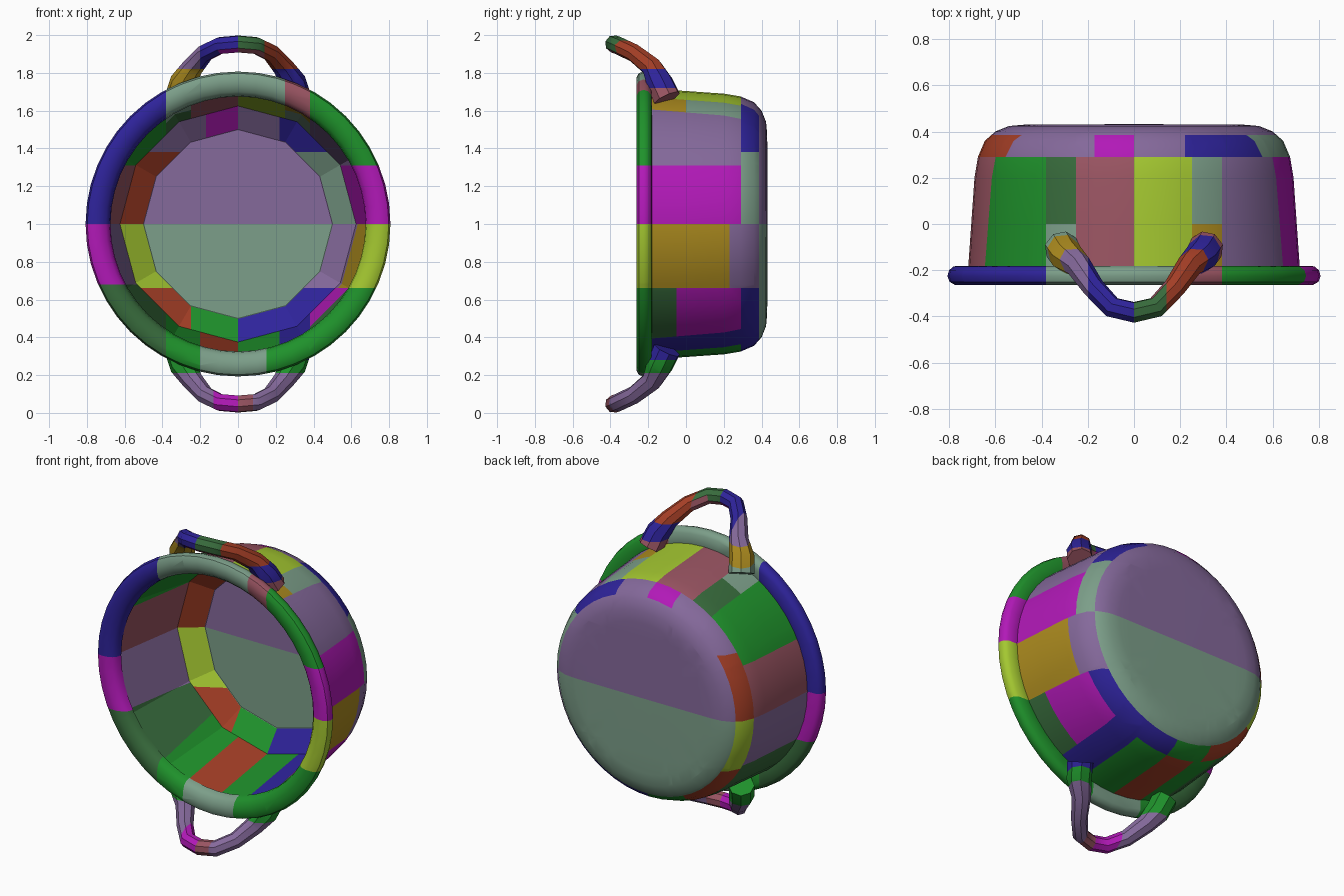
import bpy, bmesh, math
from mathutils import Vector

cube = bpy.data.objects.get("Cube")
if cube:
    bpy.data.objects.remove(cube)

# Colours (display values, converted to linear)
PALETTE = {"navy": "32289A", "magenta": "B01FB6", "green": "24902F", "dark green": "3A6A3E",
           "sage": "7B9D88", "purple": "84699A", "lime": "A2C634", "ochre": "AB8A24",
           "brick": "A2402A", "rose": "985562"}
NAMES = list(PALETTE)
MATS = []
for name, code in PALETTE.items():
    rgb = [(int(code[i:i + 2], 16) / 255) ** 2.2 for i in (0, 2, 4)]
    mat = bpy.data.materials.new(name)
    mat.use_nodes = True
    mat.diffuse_color = (*rgb, 1)
    bsdf = mat.node_tree.nodes["Principled BSDF"]
    bsdf.inputs["Base Color"].default_value = (*rgb, 1)
    bsdf.inputs["Roughness"].default_value = 0.7
    MATS.append(mat)


def pick(value, cuts, names):
    """Name of the interval that holds the value."""
    return names[sum(value > c for c in cuts)]


def finish(name, bm, rule, cuts, smooth):
    """Cut the mesh along the patch borders, colour the patches, make the object."""
    for axis, places in cuts.items():
        normal = Vector([float(axis == a) for a in "xyz"])
        for place in places:
            bmesh.ops.bisect_plane(bm, geom=bm.verts[:] + bm.edges[:] + bm.faces[:],
                                   plane_co=normal * place, plane_no=normal, dist=0.0005)
    for f in bm.faces:
        f.material_index = NAMES.index(rule(*f.calc_center_median()))
        f.smooth = False
    mesh = bpy.data.meshes.new(name)
    bm.to_mesh(mesh)
    bm.free()
    ob = bpy.data.objects.new(name, mesh)
    bpy.context.collection.objects.link(ob)
    for mat in MATS:
        mesh.materials.append(mat)
    if smooth:
        bpy.ops.object.select_all(action='DESELECT')
        ob.select_set(True)
        bpy.context.view_layer.objects.active = ob
        bpy.ops.object.shade_smooth_by_angle(angle=math.radians(40))
    return ob


def lathe(profile, steps, inward=False):
    """Spin (radius, y) points about the pot's axis."""
    bm = bmesh.new()
    verts = [bm.verts.new((r, y, 1)) for r, y in profile]
    edges = [bm.edges.new(pair) for pair in zip(verts, verts[1:])]
    bmesh.ops.spin(bm, geom=verts + edges, cent=(0, 0, 1), axis=(0, 1, 0),
                   angle=math.tau, steps=steps)
    bmesh.ops.remove_doubles(bm, verts=bm.verts[:], dist=0.0005)
    bmesh.ops.recalc_face_normals(bm, faces=bm.faces[:])
    # Open shells: make the base face the wanted way
    base = max(bm.faces, key=lambda f: f.calc_center_median().y)
    if name_faces_back(base) == inward:
        bmesh.ops.reverse_faces(bm, faces=bm.faces[:])
    return bm


def name_faces_back(face):
    face.normal_update()
    return face.normal.y > 0


# Patch rules
def rim_rule(x, y, z):
    if z > 1:
        if abs(x) < 0.38:
            return pick(x, [0.25], ["sage", "rose"])
        return "navy" if x < 0 else pick(z, [1.31], ["magenta", "green"])
    if abs(x) < 0.38:
        return pick(x, [-0.2, 0.15], ["green", "sage", "green"])
    if x < 0:
        return pick(z, [0.68], ["dark green", "magenta"])
    return pick(z, [0.66], ["green", "lime"])


def wall_rule(x, y, z):
    if abs(x) < 0.38 and z > 1:
        ends = ["sage", "ochre"] if y < 0 else ["dark green", "sage"]
        return pick(x, [-0.25, 0, 0.25], [ends[0], "rose", "lime", ends[1]])
    if abs(x) < 0.38:
        return pick(x, [-0.2, 0, 0.22], ["green", "brick", "green", "navy"])
    if x < 0:
        return pick(z, [0.68, 1, 1.31], ["dark green", "purple", "rose", "green"])
    low = pick(y, [-0.05], ["dark green", "magenta"])
    mid = pick(y, [0.23], ["ochre", "purple"])
    return pick(z, [0.66, 1, 1.31], [low, mid, "magenta", "purple"])


def corner_rule(x, y, z):
    if z > 1.38:
        return pick(x, [-0.17, 0, 0.23], ["purple", "magenta", "purple", "navy"])
    if z > 1:
        return "brick" if x < 0 else "sage"
    if z > 0.66:
        return "lime" if x < 0 else "purple"
    return pick(x, [-0.25, 0], ["brick", "green", "navy"])


def pot_rule(x, y, z):
    if y > 0.386:
        return "purple" if z > 1 else "sage"
    if y > 0.29:
        return corner_rule(x, y, z)
    return wall_rule(x, y, z)


POT_CUTS = {"x": [-0.38, -0.25, -0.2, -0.17, 0, 0.22, 0.25, 0.38],
            "y": [-0.05, 0, 0.23, 0.29, 0.386],
            "z": [0.66, 0.68, 1, 1.31, 1.38]}
RIM_CUTS = {"x": [-0.38, -0.2, 0.15, 0.25, 0.38], "z": [0.66, 0.68, 1, 1.31]}

# Outer shell of the pot, with a rounded base edge
outer = [(0, 0.432), (0.47, 0.43), (0.54, 0.424), (0.6, 0.4), (0.645, 0.36),
         (0.675, 0.29), (0.69, 0.2), (0.718, -0.2)]
finish("pot_outer_shell", lathe(outer, 48), pot_rule, POT_CUTS, True)

# Faceted inside of the pot
inner = [(0, 0.388), (0.5, 0.388), (0.625, 0.29), (0.705, -0.225)]
finish("pot_inner_shell", lathe(inner, 12, True), pot_rule, POT_CUTS, False)

# Rolled rim around the opening
rim = [(0.7, -0.18), (0.78, -0.183), (0.8, -0.2), (0.807, -0.225), (0.798, -0.25),
       (0.775, -0.263), (0.735, -0.262), (0.7, -0.248), (0.68, -0.225), (0.675, -0.195),
       (0.7, -0.18)]
rim_bm = lathe(rim, 48)
bmesh.ops.recalc_face_normals(rim_bm, faces=rim_bm.faces[:])
finish("rim", rim_bm, rim_rule, RIM_CUTS, True)


# Handles
def top_handle_rule(x, y, z):
    if z < 1.72:
        return "sage" if x < 0 else "rose"
    if z < 1.82:
        return "ochre" if x < 0 else "navy"
    if abs(x) < 0.14 and z < 1.93:
        return "magenta" if x < 0 else "rose"
    return pick(x, [-0.2, 0, 0.14], ["purple", "navy", "dark green", "brick"])


def bottom_handle_rule(x, y, z):
    if z > 0.21:
        return "green" if x < 0 or z < 0.28 else "navy"
    return pick(x, [-0.13, 0, 0.08], ["purple", "magenta", "rose", "purple"])


def handle(name, side, rule, cuts):
    """Tapered tube through mirrored points; side is 1 for top, -1 for bottom."""
    half = [(0.315, -0.1, 0.665, 0.075), (0.29, -0.14, 0.75, 0.072),
            (0.24, -0.18, 0.83, 0.056), (0.175, -0.275, 0.905, 0.048),
            (0.095, -0.36, 0.945, 0.047), (0, -0.382, 0.953, 0.047)]
    points = [(-x, y, z, r) for x, y, z, r in half] + half[-2::-1]
    curve = bpy.data.curves.new(name + "_path", 'CURVE')
    curve.dimensions = '3D'
    curve.bevel_depth = 1
    curve.bevel_resolution = 2
    curve.use_fill_caps = True
    spline = curve.splines.new('POLY')
    spline.points.add(len(points) - 1)
    for p, (x, y, z, r) in zip(spline.points, points):
        p.co = (x, y, 1 + side * z, 1)
        p.radius = r
    path = bpy.data.objects.new(name + "_path", curve)
    bm = bmesh.new()
    bm.from_mesh(path.to_mesh())
    path.to_mesh_clear()
    bpy.data.objects.remove(path)
    bmesh.ops.remove_doubles(bm, verts=bm.verts[:], dist=0.0005)
    bmesh.ops.recalc_face_normals(bm, faces=bm.faces[:])
    finish(name, bm, rule, cuts, True)


handle("top_handle", 1, top_handle_rule, {"x": [-0.2, 0, 0.14], "z": [1.72, 1.82]})
handle("bottom_handle", -1, bottom_handle_rule, {"x": [-0.13, 0, 0.08], "z": [0.21, 0.28]})
